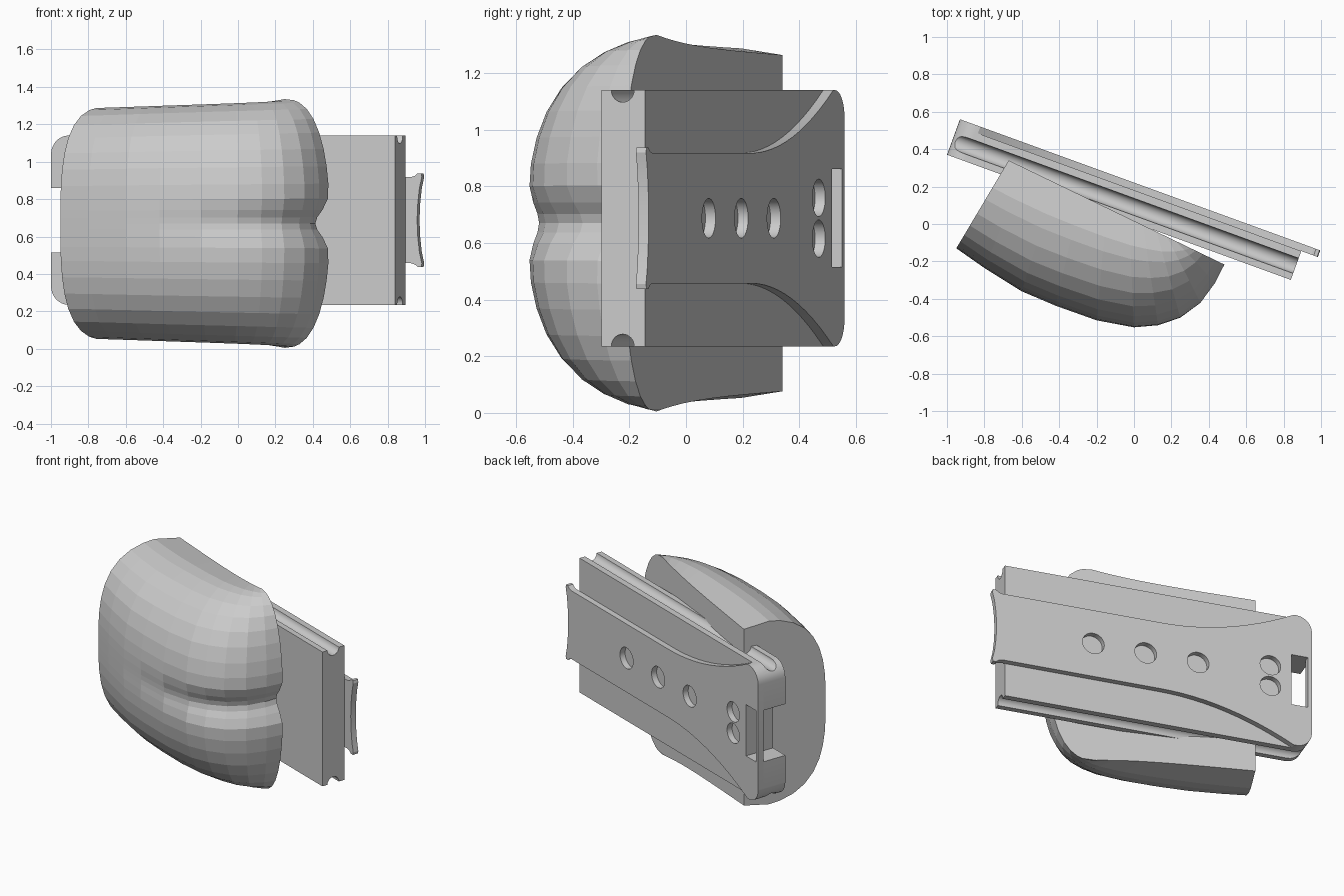
import bpy, bmesh
from math import sin, cos, pi, radians, exp
from mathutils import Vector

if "Cube" in bpy.data.objects:
    bpy.data.objects.remove(bpy.data.objects["Cube"])

A = radians(20)
U = Vector((cos(A), -sin(A), 0))      # along the plate
N = Vector((sin(A), cos(A), 0))       # towards the plate's back
MID = 0.6875


def P(s, t, h):
    """Plate coordinates: length, depth, height from the middle line."""
    return U * s + N * t + Vector((0, 0, MID + h))


def make(name, verts, faces):
    bm = bmesh.new()
    vs = [bm.verts.new(v) for v in verts]
    for f in faces:
        bm.faces.new([vs[i] for i in f])
    bmesh.ops.recalc_face_normals(bm, faces=bm.faces)
    me = bpy.data.meshes.new(name)
    bm.to_mesh(me)
    bm.free()
    ob = bpy.data.objects.new(name, me)
    bpy.context.collection.objects.link(ob)
    return ob


def prism(name, ring, off):
    n = len(ring)
    faces = [list(range(n)), list(range(2 * n - 1, n - 1, -1))]
    faces += [[i, (i + 1) % n, n + (i + 1) % n, n + i] for i in range(n)]
    return make(name, list(ring) + [p + off for p in ring], faces)


def slab(name, outline, t0, t1):
    return prism(name, [P(s, t0, h) for s, h in outline], N * (t1 - t0))


def mirrored(half):
    return half + [(s, -h) for s, h in reversed(half) if h > 1e-6]


def circle(cx, cy, r, n=32):
    return [(cx + r * cos(2 * pi * i / n), cy + r * sin(2 * pi * i / n)) for i in range(n)]


def rect(s0, s1, h):
    return [(s0, -h), (s1, -h), (s1, h), (s0, h)]


def cut(ob, cutters):
    bpy.context.view_layer.objects.active = ob
    for c in cutters:
        c.hide_render = True
        m = ob.modifiers.new("cut", 'BOOLEAN')
        m.operation, m.solver, m.object = 'DIFFERENCE', 'EXACT', c
        bpy.ops.object.modifier_apply(modifier=m.name)
        bpy.data.objects.remove(c)


def smooth(ob):
    bpy.ops.object.select_all(action='DESELECT')
    ob.select_set(True)
    bpy.context.view_layer.objects.active = ob
    bpy.ops.object.shade_smooth_by_angle(angle=radians(25))


L, W, R = -1.066, 0.4525, 0.1
corner = [(L + R - R * sin(i * pi / 16), W - R + R * cos(i * pi / 16)) for i in range(9)]

# Thick mounting rail with edge grooves and an open end notch
rail = slab("mounting_rail", mirrored([(0.89, W)] + corner), 0.006, 0.17)
tools = [prism("groove", [P(-1.3, t, h) for t, h in circle(0.086, side * W, 0.043)], U * 2.6)
         for side in (-1, 1)]
tools.append(slab("notch", rect(-1.3, -0.935, 0.173), -0.1, 0.3))
cut(rail, tools)
smooth(rail)

# Thin back plate: flared tongue, narrow strip, curved widening
half = [(0.957, 0), (0.961, 0.09), (0.97, 0.17), (0.984, 0.232), (0.98, 0.25),
        (0.96, 0.25), (0.945, 0.237), (0.92, 0.23)]
half += [(-0.1 - 0.85 * i / 12, 0.23 + (W - 0.23) * (i / 12) ** 2) for i in range(13)]
back = slab("back_plate", mirrored(half + corner), 0.17, 0.208)
tools = [slab("hole", circle(s, h, r), 0.1, 0.3) for s, h, r in
         [(0.336, 0, 0.07), (0, 0, 0.07), (-0.336, 0, 0.07), (-0.8, 0.072, 0.066), (-0.8, -0.072, 0.066)]]
tools.append(slab("slot", rect(-1.04, -0.935, 0.173), 0.1, 0.3))
cut(back, tools)
smooth(back)

# Cushion: fan of rounded sections from the flat left end to the flat back
front = [(-.95, -.13), (-.8, -.235), (-.6, -.36), (-.42, -.44), (-.2, -.52), (0, -.56),
         (.13, -.55), (.25, -.51), (.36, -.43), (.44, -.32), (.49, -.22)]
frac = [0, .1, .27, .42, .57, .7, .78, .86, .92, .97, 1]
crease = [0, 0, 0, .01, .03, .07, .1, .13, .18, .25, .32]
hs = [0, .05, .11, .2, .32, .46, .6, .73, .84, .92, .97, .99, 1]
hs = [-h for h in reversed(hs[1:])] + hs
verts, M, K = [], len(hs), len(front)
for (fx, fy), a, c in zip(front, frac, crease):
    b = Vector((-.67 + .92 * a, .34 - .444 * a, 0))
    f = Vector((fx, fy, 0))
    n = 3 - 0.6 * a
    size = 0.625 + 0.04 * a
    for h in hs:
        d = max(0, 1 - abs(h) ** n) ** (1 / n)
        dip = 0.05 * (1 - a ** 4) * max(0, 1 - 2.5 * d) ** 2
        d *= 1 - c * exp(-(h / 0.13) ** 2)
        p = b.lerp(f, d)
        p.z = 0.67 + size * h * (1 - dip)
        verts.append(p)
faces = [[i * M + j, i * M + j + 1, (i + 1) * M + j + 1, (i + 1) * M + j]
         for i in range(K - 1) for j in range(M - 1)]
faces.append(list(range(M)))
faces.append([i * M for i in range(K - 1)] + list(range((K - 1) * M, K * M))
             + [i * M + M - 1 for i in range(K - 2, -1, -1)])
make("cushion", verts, faces)
